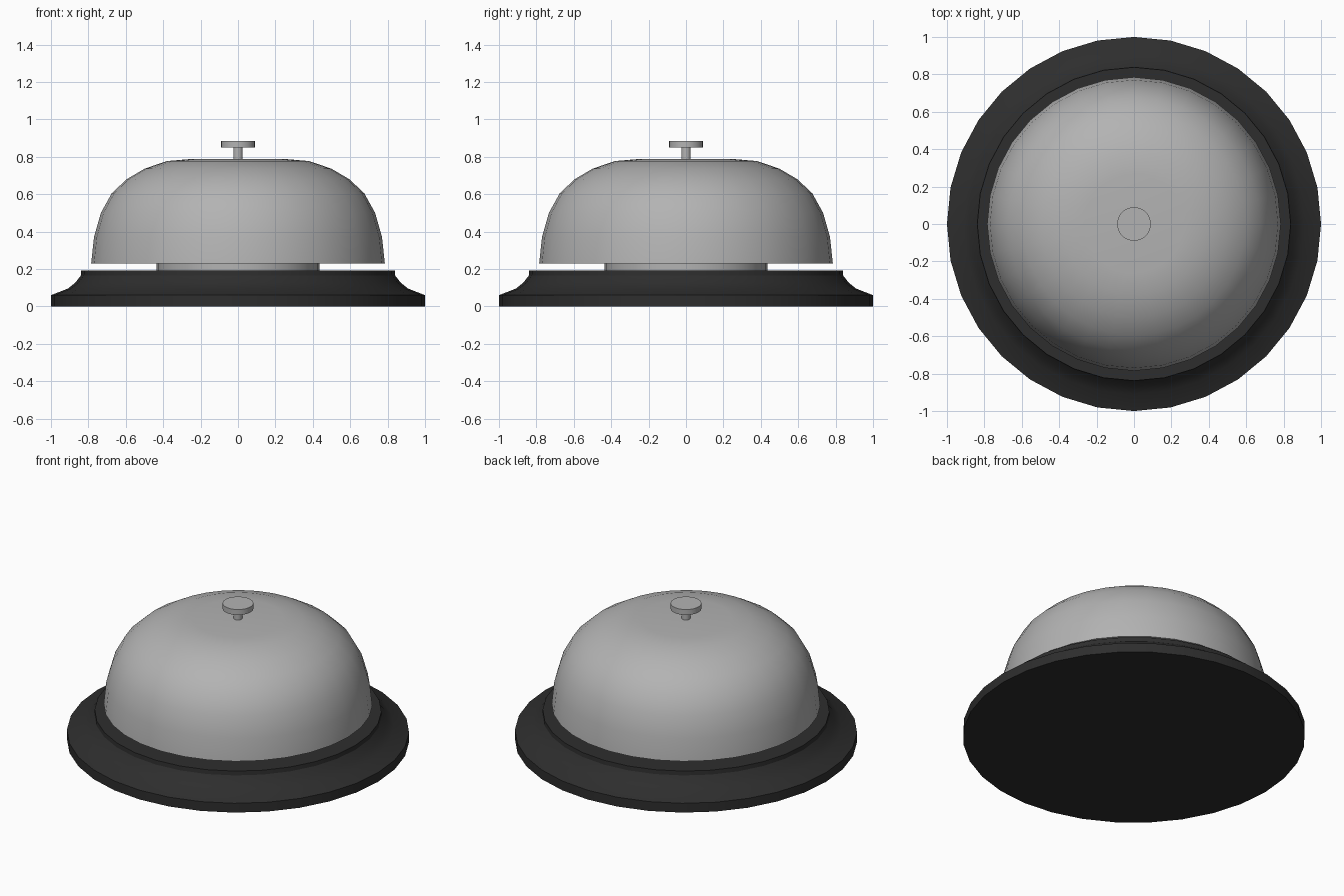
import bpy, bmesh, math

if "Cube" in bpy.data.objects:
    bpy.data.objects.remove(bpy.data.objects["Cube"])

SIDES = 32


def material(name, rgb):
    m = bpy.data.materials.new(name)
    m.diffuse_color = (*rgb, 1)
    m.use_nodes = True
    m.node_tree.nodes["Principled BSDF"].inputs["Base Color"].default_value = m.diffuse_color
    return m


steel = material("grey metal", (0.45, 0.45, 0.45))
black = material("black", (0.027, 0.027, 0.027))


def lathe(name, profile, mat, sides=SIDES, angle=35):
    """Spin an (radius, height) profile around z; radius 0 ends close to a point."""
    bm = bmesh.new()
    rings = []
    for r, z in profile:
        if r == 0:
            rings.append([bm.verts.new((0, 0, z))] * sides)
        else:
            rings.append([bm.verts.new((r * math.cos(math.tau * i / sides),
                                        r * math.sin(math.tau * i / sides), z))
                          for i in range(sides)])
    for a, b in zip(rings, rings[1:]):
        for i in range(sides):
            j = (i + 1) % sides
            bm.faces.new(list(dict.fromkeys((a[i], a[j], b[j], b[i]))))
    bmesh.ops.recalc_face_normals(bm, faces=bm.faces)
    me = bpy.data.meshes.new(name)
    bm.to_mesh(me)
    bm.free()
    ob = bpy.data.objects.new(name, me)
    bpy.context.collection.objects.link(ob)
    me.materials.append(mat)
    bpy.ops.object.select_all(action='DESELECT')
    ob.select_set(True)
    bpy.context.view_layer.objects.active = ob
    bpy.ops.object.shade_smooth_by_angle(angle=math.radians(angle))
    return ob


# Flared base
lathe("base", [(0, 0), (1, 0), (1, 0.06), (0.91, 0.095), (0.87, 0.127),
               (0.84, 0.165), (0.838, 0.192), (0, 0.192)], black, angle=28)

# Plate under the bell
lathe("inner_plate", [(0, 0.19), (0.435, 0.19), (0.435, 0.25), (0, 0.25)], steel)

# Hollow bell: outer skin, then the inner skin just inside it
outer = [(0, 0.787), (0.265, 0.787), (0.38, 0.777), (0.50, 0.736), (0.595, 0.68),
         (0.675, 0.605), (0.733, 0.50), (0.77, 0.37), (0.785, 0.23)]
inner = [(max(r - 0.012, 0), z - 0.012 * (z > 0.3)) for r, z in reversed(outer)]
lathe("bell", outer + inner, steel)

# Plunger stem and button
lathe("stem", [(0, 0.25), (0.025, 0.25), (0.025, 0.855), (0, 0.855)], steel)
lathe("button", [(0, 0.85), (0.09, 0.85), (0.09, 0.885), (0, 0.885)], steel)
